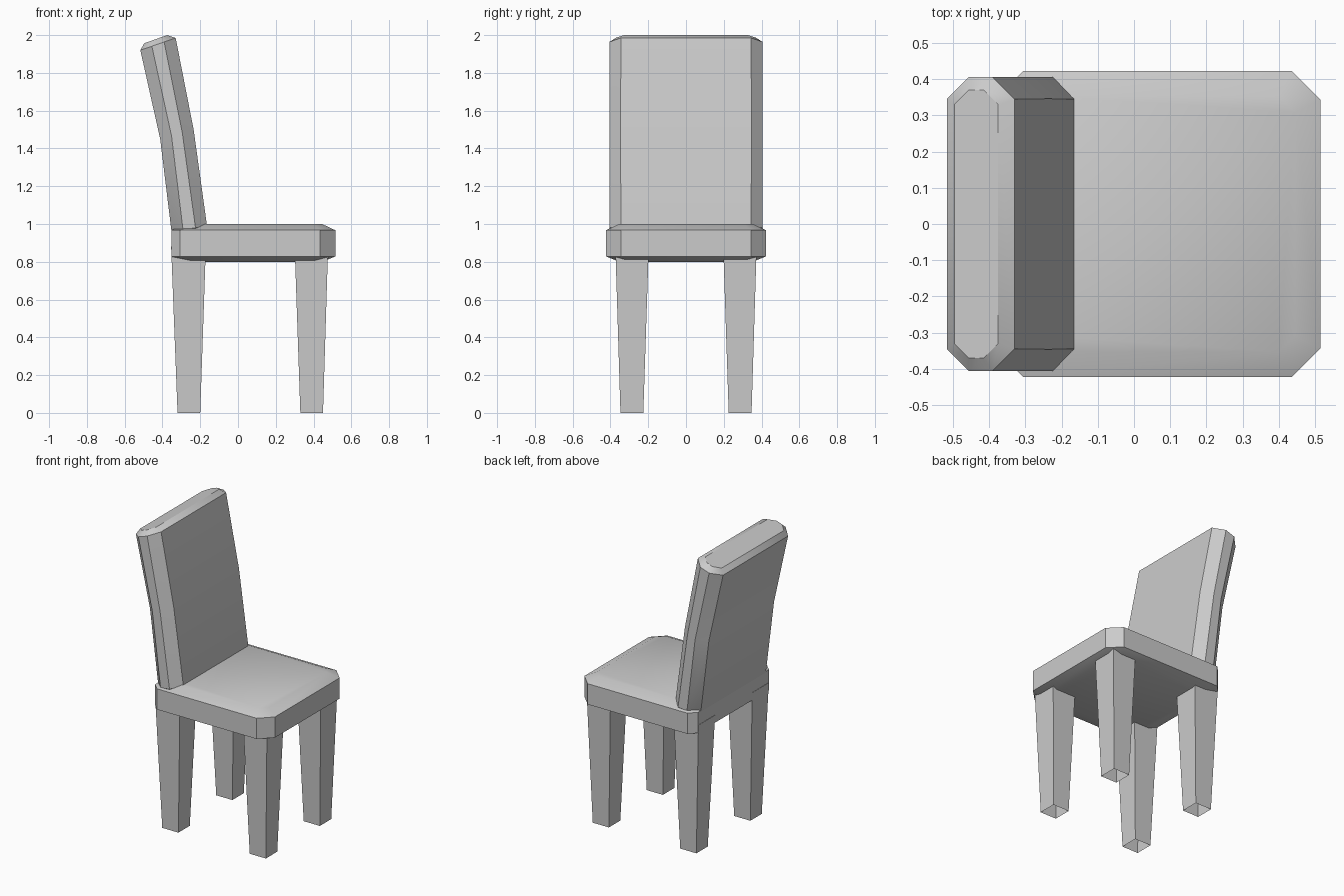
import bpy, bmesh, math

if "Cube" in bpy.data.objects:
    bpy.data.objects.remove(bpy.data.objects["Cube"])


def loft(name, rings, cap_start=True, cap_end=True, smooth=False):
    """Skin a stack of equal-length point rings into one object."""
    bm = bmesh.new()
    loops = [[bm.verts.new(p) for p in ring] for ring in rings]
    n = len(loops[0])
    for a, b in zip(loops, loops[1:]):
        for i in range(n):
            j = (i + 1) % n
            bm.faces.new((a[i], a[j], b[j], b[i]))
    if cap_start:
        bm.faces.new(loops[0][::-1])
    if cap_end:
        bm.faces.new(loops[-1])
    mesh = bpy.data.meshes.new(name)
    bm.to_mesh(mesh)
    bm.free()
    obj = bpy.data.objects.new(name, mesh)
    bpy.context.collection.objects.link(obj)
    if smooth:
        bpy.ops.object.select_all(action='DESELECT')
        obj.select_set(True)
        bpy.context.view_layer.objects.active = obj
        bpy.ops.object.shade_smooth_by_angle(angle=math.radians(32))
    return obj


def octagon(x0, x1, y, c0, c1):
    """Rectangle with cut corners, c0 on the back end and c1 on the front end."""
    return [(x0 + c0, -y), (x1 - c1, -y), (x1, -y + c1), (x1, y - c1),
            (x1 - c1, y), (x0 + c0, y), (x0, y - c0), (x0, -y + c0)]


# Seat cushion with chamfered corners and rims
def seat_ring(z, inset):
    outline = octagon(-0.352 + inset, 0.515 - inset, 0.423 - inset,
                      0.046, 0.08 - inset * 0.5)
    return [(x, y, z) for x, y in outline]


loft("seat", [seat_ring(0.80, 0.07), seat_ring(0.828, 0),
              seat_ring(0.967, 0), seat_ring(1.0, 0.07)], smooth=True)


# Reclined backrest: each section runs from a rear point to a front point (x, z)
def back_ring(rear, front, y, c):
    (x0, z0), (x1, z1) = rear, front
    slope = (z1 - z0) / (x1 - x0)
    return [(px, py, z0 + slope * (px - x0))
            for px, py in octagon(x0, x1, y, c, c)]


loft("backrest", [
    back_ring((-0.325, 0.92), (-0.19, 0.94), 0.37, 0.04),
    back_ring((-0.352, 0.96), (-0.164, 0.99), 0.406, 0.061),
    back_ring((-0.412, 1.45), (-0.235, 1.50), 0.406, 0.06),
    back_ring((-0.517, 1.92), (-0.33, 1.985), 0.406, 0.061),
    back_ring((-0.496, 1.957), (-0.375, 2.0), 0.37, 0.04),
], smooth=True)


# Four tapered legs, open at the foot
def leg_ring(x0, x1, y0, y1, z):
    return [(x0, y0, z), (x1, y0, z), (x1, y1, z), (x0, y1, z)]


def flip_y(ring):
    return [(x, -y, z) for x, y, z in reversed(ring)]


for end, foot, top in (("rear", (-0.32, -0.20), (-0.354, -0.17)),
                       ("front", (0.33, 0.45), (0.30, 0.477))):
    rings = [leg_ring(*foot, -0.347, -0.226, 0),
             leg_ring(*top, -0.374, -0.197, 0.88)]
    loft(end + "_leg_right", rings, cap_start=False)
    loft(end + "_leg_left", [flip_y(r) for r in rings], cap_start=False)
